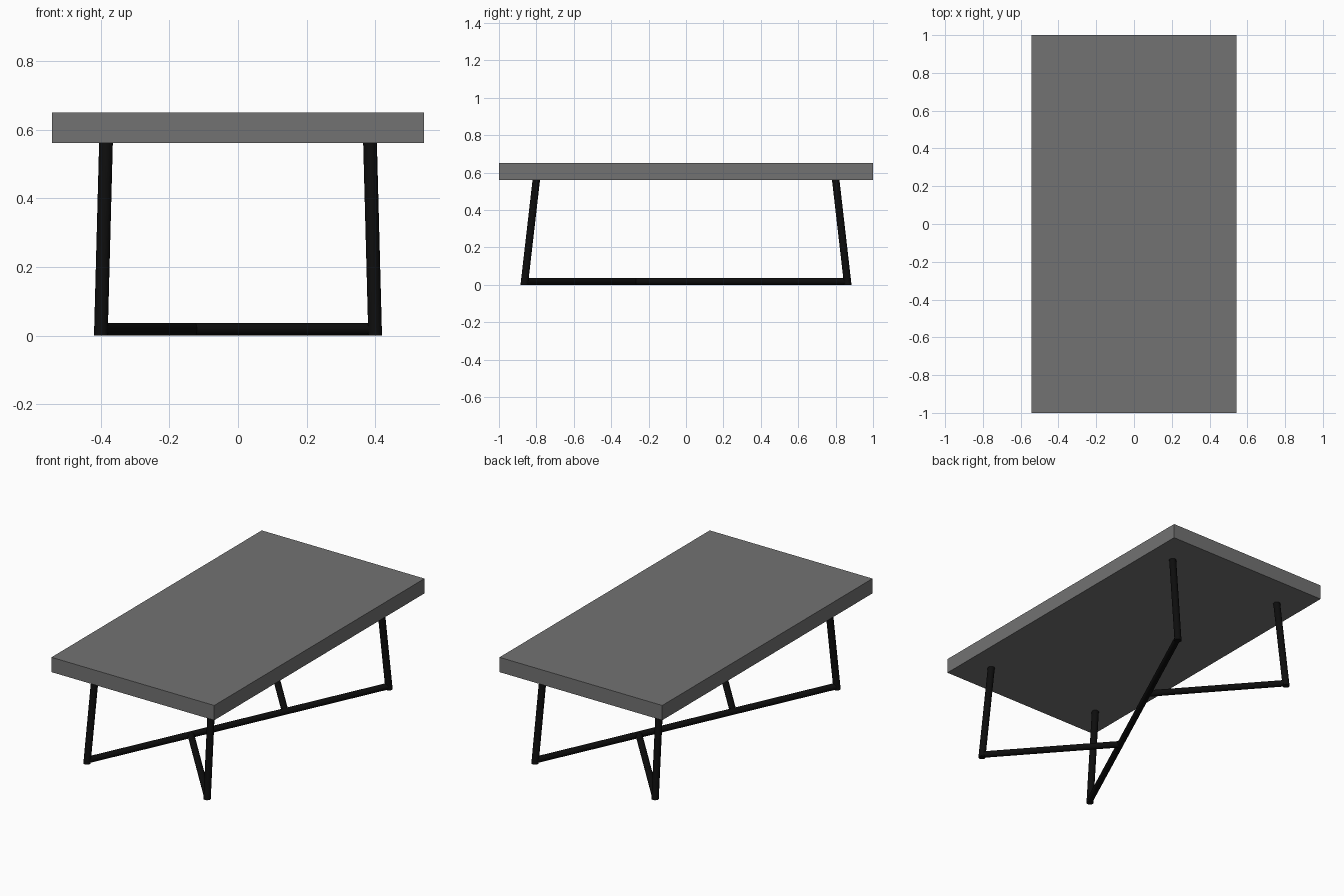
import bpy, bmesh
from mathutils import Vector, Matrix

if "Cube" in bpy.data.objects:
    bpy.data.objects.remove(bpy.data.objects["Cube"])

def material(name, v):
    m = bpy.data.materials.new(name)
    m.diffuse_color = (v, v, v, 1)
    m.use_nodes = True
    m.node_tree.nodes["Principled BSDF"].inputs["Base Color"].default_value = m.diffuse_color
    return m

GREY = material("dark_grey", 0.17)
BLACK = material("black", 0.004)

def add_object(name, bm, mat):
    me = bpy.data.meshes.new(name)
    bm.to_mesh(me)
    bm.free()
    me.materials.append(mat)
    ob = bpy.data.objects.new(name, me)
    bpy.context.collection.objects.link(ob)
    return ob

def smooth(ob):
    bpy.ops.object.select_all(action='DESELECT')
    ob.select_set(True)
    bpy.context.view_layer.objects.active = ob
    bpy.ops.object.shade_smooth_by_angle()

def leg(name, foot, head, r, z1):
    # round leg, leaning by shear so both ends stay level
    bm = bmesh.new()
    bmesh.ops.create_cone(bm, cap_ends=True, segments=20, radius1=r, radius2=r, depth=1)
    for v in bm.verts:
        t = v.co.z + 0.5
        p = Vector(foot).lerp(Vector(head), t)
        v.co = (v.co.x + p.x, v.co.y + p.y, z1 * t)
    smooth(add_object(name, bm, BLACK))

def bar(name, a, b, r):
    # round floor bar between two points
    a, b = Vector((*a, r)), Vector((*b, r))
    d = b - a
    m = Matrix.Translation((a + b) / 2) @ d.to_track_quat('Z', 'Y').to_matrix().to_4x4()
    bm = bmesh.new()
    bmesh.ops.create_cone(bm, cap_ends=True, segments=20, radius1=r, radius2=r,
                          depth=d.length, matrix=m)
    smooth(add_object(name, bm, BLACK))

# Tabletop slab
bm = bmesh.new()
bmesh.ops.create_cube(bm, size=1, matrix=Matrix.Translation((0, 0, 0.6065))
                      @ Matrix.Diagonal((1.084, 2, 0.089, 1)))
add_object("tabletop", bm, GREY)

# Four leaning legs
FX, FY, TX, TY = 0.40, 0.865, 0.385, 0.80
for sx, side in ((-1, "left"), (1, "right")):
    for sy, end in ((-1, "front"), (1, "back")):
        leg(f"{end}_{side}_leg", (sx * FX, sy * FY), (sx * TX, sy * TY), 0.02, 0.565)

# Long diagonal floor bar, with a shorter bar joining it from each other foot
bar("long_floor_bar", (-FX, -FY), (FX, FY), 0.0185)
for s, end in ((1, "front"), (-1, "back")):
    bar(f"{end}_short_floor_bar", (s * FX, -s * FY), (-s * 0.125, -s * 0.27), 0.0185)
